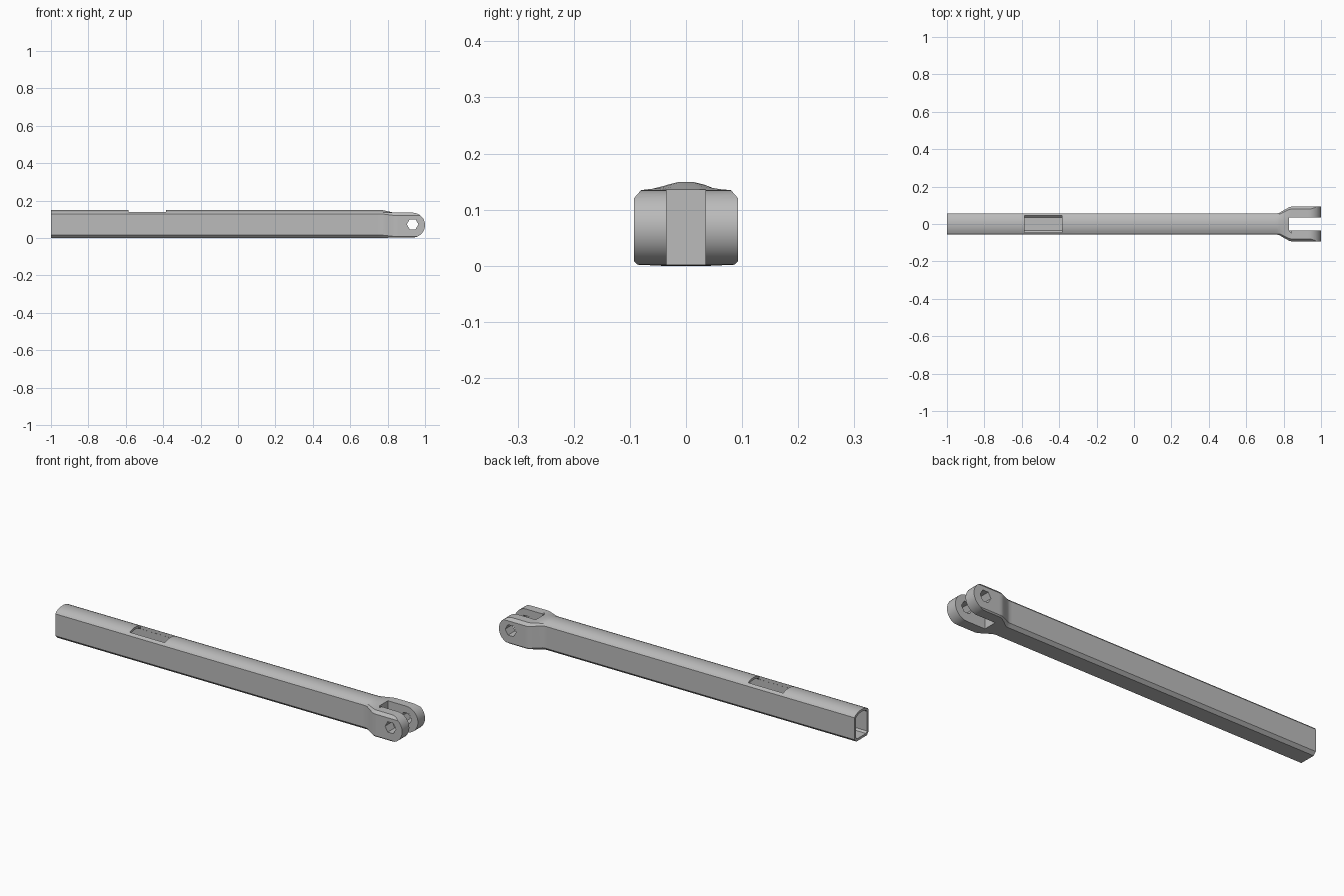
import bpy, bmesh, math

cube = bpy.data.objects.get("Cube")
if cube:
    bpy.data.objects.remove(cube)

steel = bpy.data.materials.new("plain grey metal")
steel.use_nodes = True
GREY = (0.5, 0.5, 0.5, 1)
steel.diffuse_color = GREY
steel.node_tree.nodes["Principled BSDF"].inputs["Base Color"].default_value = GREY


def loft(name, rings):
    """Closed solid through rings of equal point count."""
    bm = bmesh.new()
    loops = [[bm.verts.new(p) for p in ring] for ring in rings]
    n = len(loops[0])
    for a, b in zip(loops, loops[1:]):
        for i in range(n):
            j = (i + 1) % n
            bm.faces.new((a[i], a[j], b[j], b[i]))
    bm.faces.new(loops[0])
    bm.faces.new(loops[-1])
    bmesh.ops.recalc_face_normals(bm, faces=bm.faces[:])
    mesh = bpy.data.meshes.new(name)
    bm.to_mesh(mesh)
    bm.free()
    obj = bpy.data.objects.new(name, mesh)
    bpy.context.collection.objects.link(obj)
    mesh.materials.append(steel)
    return obj


def section(x, half):
    """Mirror a half section (y, z) into a full ring at x."""
    return [(x, y, z) for y, z in half] + [(x, -y, z) for y, z in reversed(half)]


def side_prism(name, outline, y0, y1):
    return loft(name, [[(x, y, z) for x, z in outline] for y in (y0, y1)])


def box(name, x0, x1, y, z0, z1):
    return side_prism(name, [(x0, z0), (x1, z0), (x1, z1), (x0, z1)], -y, y)


def boolean(target, cutter, operation="DIFFERENCE"):
    mod = target.modifiers.new(cutter.name, "BOOLEAN")
    mod.operation, mod.solver, mod.object = operation, "EXACT", cutter
    bpy.context.view_layer.objects.active = target
    bpy.ops.object.modifier_apply(modifier=mod.name)
    bpy.data.objects.remove(cutter)


# Arched tube section, fork section and hollow section
tube = [(.042, 0), (.057, .015), (.057, .128), (.05, .137), (.035, .144), (.015, .149)]
fork = [(.087, .002), (.093, .008), (.093, .12), (.08, .135), (.05, .135), (.02, .135)]
hollow = [(.036, .012), (.045, .021), (.045, .122), (.04, .128), (.029, .133), (.012, .137)]


def blend(t):
    return [(a[0] + (b[0] - a[0]) * t, a[1] + (b[1] - a[1]) * t)
            for a, b in zip(tube, fork)]


# Arm body: straight tube flaring into the fork
stations = [(-1, 0), (.75, 0), (.765, 0), (.777, .08), (.803, .5),
            (.83, .92), (.842, 1), (.855, 1), (1.05, 1)]
arm = loft("fork_ended_arm", [section(x, blend(t)) for x, t in stations])

# Rounded fork end
cx, cz, r = .9335, .0685, .0665
arc = [math.radians(-90 + i * 10) for i in range(19)]
outline = [(-1.1, -.1), (cx, -.1)]
outline += [(cx + r * math.cos(a), cz + r * math.sin(a)) for a in arc]
outline += [(cx, .3), (-1.1, .3)]
boolean(arm, side_prism("end_rounding", outline, -.2, .2), "INTERSECT")

# Gap between the fork prongs, and the six-sided pin hole
boolean(arm, box("fork_gap", .83, 1.1, .035, -.1, .3))
hexagon = [(cx + .031 * math.cos(i * math.pi / 3), .073 + .031 * math.sin(i * math.pi / 3))
           for i in range(6)]
boolean(arm, side_prism("pin_hole", hexagon, -.2, .2))

# Hollow interior open at the far end, and the window in the top
boolean(arm, loft("tube_hollow", [section(x, hollow) for x in (-1.1, .74)]))
boolean(arm, box("top_window", -.585, -.385, .0445, .08, .3))

# Smooth the curved faces, keep the edges crisp
bpy.ops.object.select_all(action="DESELECT")
arm.select_set(True)
bpy.context.view_layer.objects.active = arm
bpy.ops.object.shade_smooth_by_angle(angle=math.radians(25))
